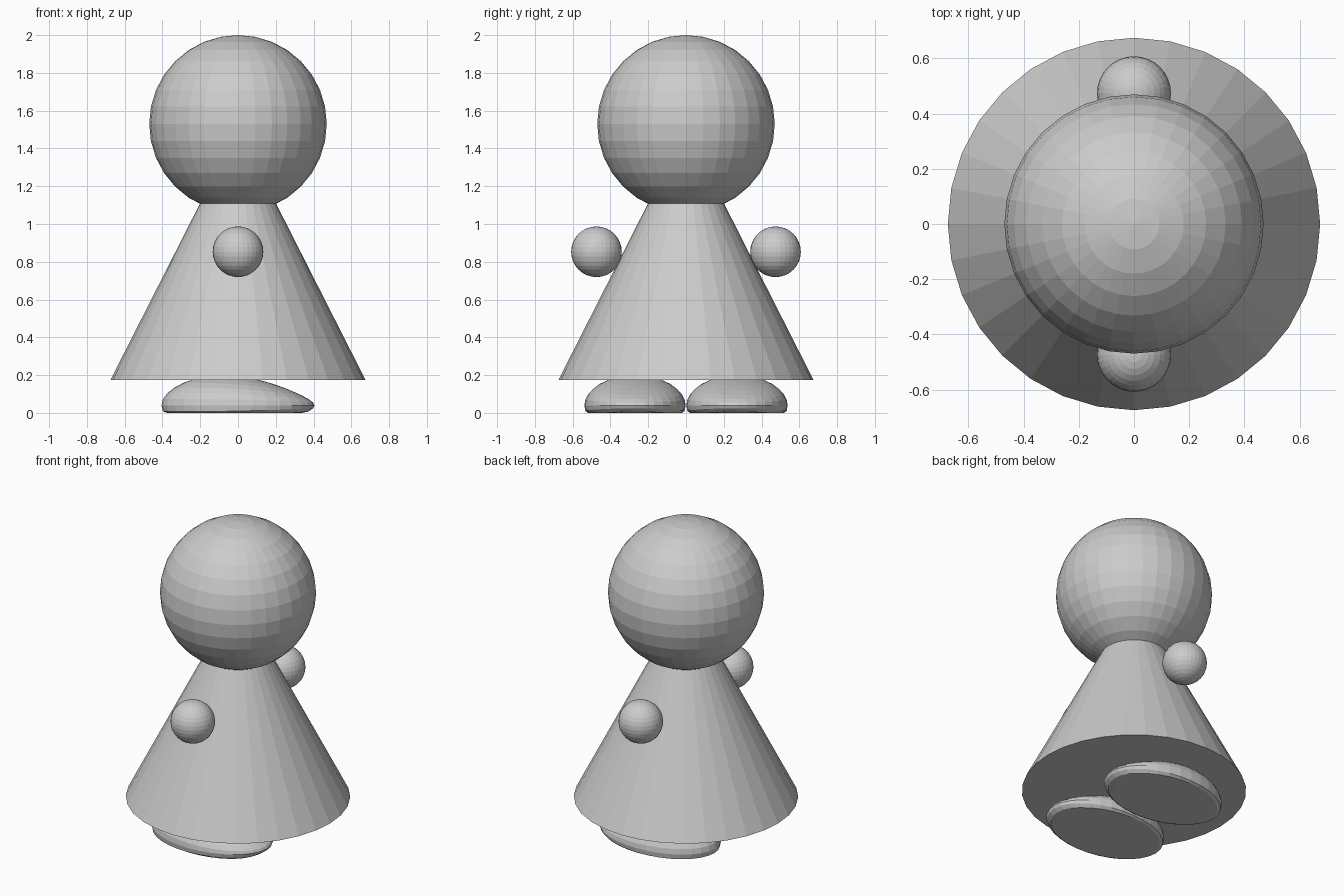
import bpy
import math

if "Cube" in bpy.data.objects:
    bpy.data.objects.remove(bpy.data.objects["Cube"])

# single plain colour
grey = bpy.data.materials.new("light grey")
grey.diffuse_color = (0.6, 0.6, 0.6, 1.0)
grey.use_nodes = True
grey.node_tree.nodes["Principled BSDF"].inputs["Base Color"].default_value = grey.diffuse_color


def finish(name):
    ob = bpy.context.object
    ob.name = name
    ob.data.materials.append(grey)
    return ob


def ball(name, radius, loc):
    bpy.ops.mesh.primitive_uv_sphere_add(segments=32, ring_count=16,
                                         radius=radius, location=loc)
    return finish(name)


def foot(name, y):
    # flattened ball, high at the heel (-x) and tapering to the toe (+x)
    ob = ball(name, 1.0, (0, y, 0))
    for v in ob.data.vertices:
        x = v.co.x * 0.405
        height = 0.155 - 0.11 * x - 0.2 * x * x
        z = max(0.0, 0.04 + height * v.co.z)
        v.co = (x, v.co.y * 0.268, z)
    return ob


# head
ball("head", 0.47, (0, 0, 1.53))

# skirt-like body, its tip hidden inside the head
base, tip = 0.175, 1.505
bpy.ops.mesh.primitive_cone_add(vertices=32, radius1=0.675, radius2=0,
                                depth=tip - base,
                                location=(0, 0, (base + tip) / 2))
finish("body")

# hands and feet on both sides
for label, s in (("front", -1), ("back", 1)):
    ball(label + "_hand", 0.134, (0, s * 0.474, 0.853))
    foot(label + "_foot", s * 0.27)
